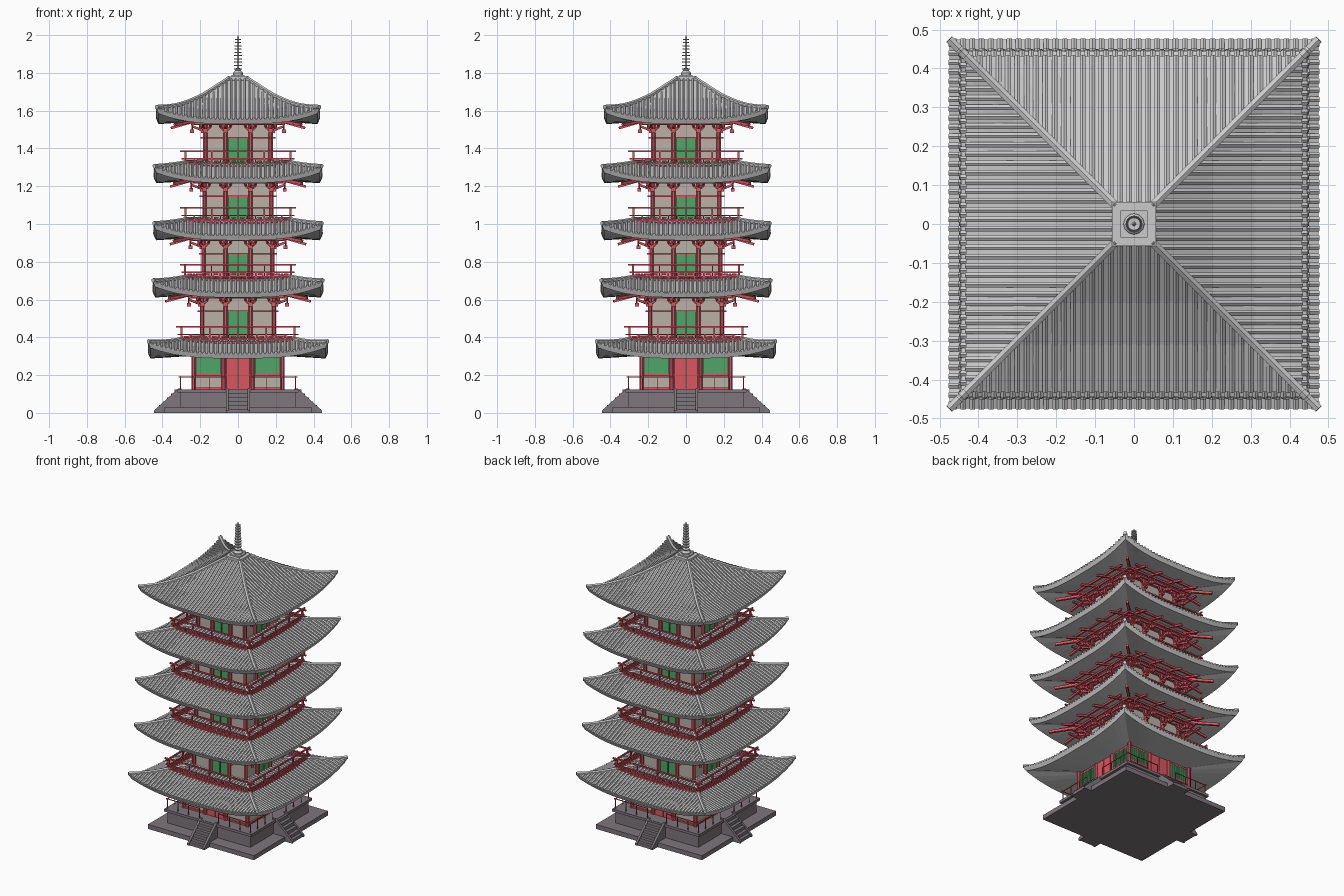
import bpy, bmesh, math
from mathutils import Vector, Matrix

if "Cube" in bpy.data.objects:
    bpy.data.objects.remove(bpy.data.objects["Cube"])

COLORS = {"red": (0.72, 0.09, 0.12, 1), "green": (0.08, 0.38, 0.14, 1),
          "plaster": (0.48, 0.44, 0.38, 1), "stone": (0.21, 0.18, 0.2, 1)}


def material(key):
    m = bpy.data.materials.get(key)
    if not m:
        m = bpy.data.materials.new(key)
        m.diffuse_color = COLORS[key]
        m.use_nodes = True
        m.node_tree.nodes["Principled BSDF"].inputs["Base Color"].default_value = m.diffuse_color
    return m


def finish(name, bm, color=None, four=True):
    """Turn a bmesh into an object, repeating the front side on all four sides."""
    bmesh.ops.recalc_face_normals(bm, faces=bm.faces[:])
    if four:
        src = bm.verts[:] + bm.edges[:] + bm.faces[:]
        for k in (1, 2, 3):
            new = bmesh.ops.duplicate(bm, geom=src)["geom"]
            bmesh.ops.rotate(bm, verts=[g for g in new if isinstance(g, bmesh.types.BMVert)],
                             cent=(0, 0, 0), matrix=Matrix.Rotation(k * math.pi / 2, 3, 'Z'))
    me = bpy.data.meshes.new(name)
    bm.to_mesh(me)
    bm.free()
    ob = bpy.data.objects.new(name, me)
    bpy.context.collection.objects.link(ob)
    if color:
        me.materials.append(material(color))
    return ob


def box(bm, x0, x1, y0, y1, z0, z1):
    m = Matrix.Translation(((x0 + x1) / 2, (y0 + y1) / 2, (z0 + z1) / 2))
    bmesh.ops.create_cube(bm, size=1, matrix=m @ Matrix.Diagonal((x1 - x0, y1 - y0, z1 - z0, 1)))


def block(bm, h, z0, z1):
    box(bm, -h, h, -h, h, z0, z1)


def sweep(bm, pts, r, n=4):
    """Bar with n sides along a path."""
    pts = [Vector(p) for p in pts]
    rings = []
    for i, p in enumerate(pts):
        d = (pts[min(i + 1, len(pts) - 1)] - pts[max(i - 1, 0)]).normalized()
        a = d.cross(Vector((0, 0, 1)) if abs(d.z) < 0.95 else Vector((0, 1, 0))).normalized()
        b = a.cross(d)
        rings.append([bm.verts.new(p + r * (a * math.cos(t) + b * math.sin(t)))
                      for t in (2 * math.pi * (k + 0.5) / n for k in range(n))])
    for A, B in zip(rings, rings[1:]):
        for k in range(n):
            bm.faces.new((A[k], A[(k + 1) % n], B[(k + 1) % n], B[k]))
    bm.faces.new(rings[0])
    bm.faces.new(rings[-1])


def lathe(bm, prof, n=12):
    rings = [[bm.verts.new((r * math.cos(2 * math.pi * k / n), r * math.sin(2 * math.pi * k / n), z))
              for k in range(n)] for r, z in prof]
    for A, B in zip(rings, rings[1:]):
        for k in range(n):
            bm.faces.new((A[k], A[(k + 1) % n], B[(k + 1) % n], B[k]))
    bm.faces.new(rings[0])
    bm.faces.new(rings[-1])


def roof(name, z0, H, prof):
    """Concave hipped roof with raised corners, tile ribs and hip ridges."""
    prof = prof + [(H, 0.02)]

    def lift(m):
        return 0.06 * (abs(m) / H) ** 3

    def height(s, m):
        for (a, za), (b, zb) in zip(prof, prof[1:]):
            if s <= b + 1e-6:
                return z0 + za + (zb - za) * (s - a) / (b - a) + lift(m)

    s0, N = prof[0][0], 16
    rows = [s for s, _ in prof]
    bm = bmesh.new()
    loop = [(s, False) for s in rows] + [(H - 0.012, True), (0.17, True)]
    grid = []
    for s, under in loop:
        row = []
        for k in range(N + 1):
            x = s * (2 * k / N - 1)
            z = z0 - 0.005 + 0.03 * (H - s) / H + lift(x) if under else height(s, x)
            row.append(bm.verts.new((x, -s, z)))
        grid.append(row)
    for A, B in zip(grid, grid[1:]):
        for k in range(N):
            bm.faces.new((A[k], A[k + 1], B[k + 1], B[k]))
    finish(name + "_slab", bm)
    # tile ribs, cut off at the hips
    bm = bmesh.new()
    count = int(H * 2 / 0.0235)
    for i in range(count):
        t = -H + (i + 0.5) * 2 * H / count
        start = max(abs(t), s0)
        if H - start > 0.008:
            ss = [start] + [s for s in rows if s > start + 0.01 and s < H] + [H]
            sweep(bm, [(t, -s, height(s, t) + 0.002) for s in ss], 0.0085, 6)
    finish(name + "_tiles", bm)
    # hip ridges
    bm = bmesh.new()
    hs = [s0 + (H - s0) * k / 8 for k in range(9)]
    sweep(bm, [(s, -s, height(s, s) + 0.006) for s in hs], 0.012, 6)
    finish(name + "_hip_ridges", bm)


# stone base, steps and cheeks
bm = bmesh.new()
block(bm, 0.39, 0, 0.03)
block(bm, 0.305, 0.03, 0.108)
block(bm, 0.32, 0.108, 0.125)
finish("stone_base", bm, "stone", False)
bm = bmesh.new()
for i in range(6):
    box(bm, -0.05, 0.05, -0.44 + 0.021 * i, -0.3, 0, 0.0205 * (i + 1))
for sx in (-1, 1):
    lo, hi = [[bm.verts.new((sx * x, y, z)) for y, z in ((-0.445, 0), (-0.445, 0.012), (-0.315, 0.13), (-0.3, 0.13), (-0.3, 0))]
              for x in (0.05, 0.064)]
    bm.faces.new(lo)
    bm.faces.new(hi)
    for k in range(5):
        bm.faces.new((lo[k], lo[(k + 1) % 5], hi[(k + 1) % 5], hi[k]))
finish("stairs", bm, "stone")
bm = bmesh.new()
for sx in (-1, 1):
    sweep(bm, [(sx * 0.07, -0.305, 0.19), (sx * 0.315, -0.305, 0.19)], 0.003)
    for x in (0.07, 0.15, 0.23, 0.305):
        sweep(bm, [(sx * x, -0.305, 0.12), (sx * x, -0.305, 0.195)], 0.003)
finish("base_railing", bm, "red")

# ground storey
bm = bmesh.new()
block(bm, 0.225, 0.12, 0.36)
finish("ground_walls", bm, "plaster", False)
bm = bmesh.new()
for x in (-0.235, -0.075, 0.075):
    sweep(bm, [(x, -0.235, 0.12), (x, -0.235, 0.33)], 0.012, 8)
box(bm, -0.06, -0.002, -0.238, -0.22, 0.125, 0.3)
box(bm, 0.002, 0.06, -0.238, -0.22, 0.125, 0.3)
for z in (0.125, 0.195, 0.295):
    box(bm, -0.24, 0.24, -0.236, -0.22, z, z + 0.01)
finish("ground_frame_and_doors", bm, "red")
bm = bmesh.new()
for sx in (-1, 1):
    box(bm, sx * 0.155 - 0.065, sx * 0.155 + 0.065, -0.23, -0.22, 0.205, 0.295)
    for k in range(9):
        x = sx * 0.155 - 0.06 + 0.015 * k
        box(bm, x - 0.004, x + 0.004, -0.236, -0.228, 0.205, 0.295)
finish("ground_windows", bm, "green")

# upper storeys: floor z, eave z above, wall half width, rail half length, beam reach
STOREYS = [(0.385, 0.612, 0.19, 0.30, 0.385), (0.715, 0.915, 0.182, 0.28, 0.36),
           (1.015, 1.22, 0.178, 0.278, 0.358), (1.315, 1.53, 0.173, 0.278, 0.355)]
for i, (zb, zt, w, rail, reach) in enumerate(STOREYS):
    tag = "storey_%d_" % (i + 2)
    bm = bmesh.new()
    block(bm, w - 0.008, zb - 0.05, zt + 0.05)
    finish(tag + "walls", bm, "plaster", False)
    # doors with centre gap
    bm = bmesh.new()
    for sx in (-1, 1):
        box(bm, sx * 0.028 - 0.025, sx * 0.028 + 0.025, -w - 0.001, -w + 0.02, zb, zt - 0.075)
    finish(tag + "doors", bm, "green")
    # columns and beams
    bm = bmesh.new()
    for x in (-w, -0.066, 0.066):
        sweep(bm, [(x, -w, zb - 0.02), (x, -w, zt + 0.03)], 0.012, 8)
    for z, e in ((zb, 0.01), (zt - 0.077, 0.025), (zt - 0.005, 0.01)):
        box(bm, -w - e, w + e, -w - 0.005, -w + 0.01, z, z + 0.008)
    finish(tag + "frame", bm, "red")
    # bracket arms, sloping beams and purlins below the eave
    bm = bmesh.new()
    for x in (-w, -0.066, 0.066, w):
        sweep(bm, [(x, -w + 0.02, zt + 0.035), (x * 1.15, -reach, zt - 0.022)], 0.009)
        sweep(bm, [(x, -w, zt - 0.04), (x * 1.1, -w - 0.07, zt - 0.012)], 0.008)
        for d, r in ((w + 0.012, 0.03), (w + 0.07, 0.025)):
            sweep(bm, [(x + r * math.cos(a), -d, zt - 0.005 + r * math.sin(a))
                       for a in (math.pi * (1 + k / 6) for k in range(7))], 0.006)
            box(bm, x - 0.012, x + 0.012, -d - 0.01, -d + 0.01, zt - 0.048, zt - 0.03)
    for d, e, z in ((w + 0.03, w + 0.06, 0.004), (w + 0.07, w + 0.07, 0.0), (w + 0.12, w + 0.06, 0.002)):
        sweep(bm, [(-e, -d, zt + z), (e, -d, zt + z)], 0.008)
    c = reach - 0.02
    sweep(bm, [(w - 0.02, -w + 0.02, zt + 0.03), (c, -c, zt - 0.005)], 0.011)
    finish(tag + "brackets", bm, "red")
    # balcony deck and railing
    bm = bmesh.new()
    block(bm, rail + 0.004, zb - 0.03, zb - 0.004)
    finish(tag + "deck", bm, "red", False)
    bm = bmesh.new()
    for dz, e, r in ((0.07, 0.028, 0.006), (0.03, 0.02, 0.005), (0.006, 0.012, 0.006)):
        sweep(bm, [(-rail - e, -rail, zb + dz), (rail + e, -rail, zb + dz)], r)
    for k in range(12):
        x = -rail + 2 * rail * k / 12
        sweep(bm, [(x, -rail, zb - 0.01), (x, -rail, zb + (0.074 if k % 3 == 0 else 0.03))],
              0.008 if k == 0 else 0.005)
        sweep(bm, [(x + rail / 12 - 0.012, -rail, zb + 0.018), (x + rail / 12 + 0.012, -rail, zb + 0.018)], 0.006)
    finish(tag + "railing", bm, "red")

# five roofs
LOWER = [(0.18, 0.1), (0.27, 0.088), (0.36, 0.055)]
for i, (z0, H) in enumerate(((0.292, 0.475), (0.615, 0.45), (0.918, 0.446), (1.22, 0.444))):
    roof("roof_%d" % (i + 1), z0, H, LOWER)
roof("roof_5", 1.533, 0.432, [(0.045, 0.235), (0.2, 0.13), (0.31, 0.07)])

# spire with cap, bowl and rings
bm = bmesh.new()
block(bm, 0.057, 1.755, 1.782)
block(bm, 0.035, 1.782, 1.79)
finish("roof_cap", bm, None, False)
bm = bmesh.new()
lathe(bm, [(0.026, 1.788), (0.027, 1.80), (0.014, 1.812), (0.022, 1.822), (0.006, 1.826), (0.005, 1.985), (0.001, 2.0)])
for k in range(9):
    z, r = 1.84 + 0.0172 * k, 0.022 - 0.0007 * k
    lathe(bm, [(0.005, z - 0.002), (r, z - 0.003), (r, z + 0.003), (0.005, z + 0.002)])
finish("spire", bm, None, False)
